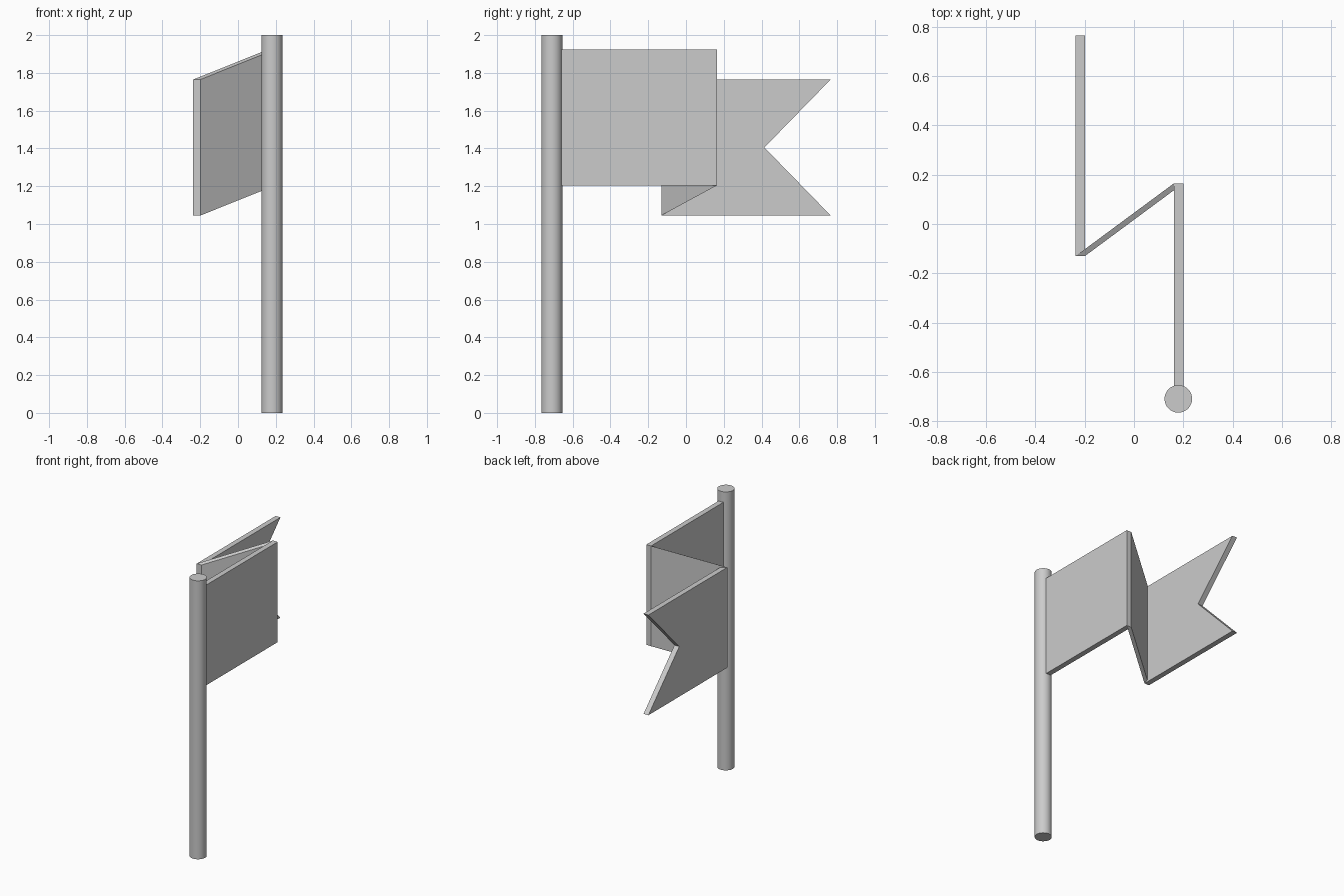
import bpy, bmesh

if "Cube" in bpy.data.objects:
    bpy.data.objects.remove(bpy.data.objects["Cube"])

T = 0.038            # cloth thickness, measured along x
H = 0.72             # cloth height
XR, XL = 0.162, -0.237   # left-hand x of the near and far panels
Z1, Z2 = 1.205, 1.045    # bottom of the near and far panels


def panel(name, outline, open_edges=()):
    """Sheet outline (x, y, z) thickened along +x; open_edges get no rim face."""
    bm = bmesh.new()
    a = [bm.verts.new(p) for p in outline]
    b = [bm.verts.new((x + T, y, z)) for x, y, z in outline]
    bm.faces.new(a[::-1])
    bm.faces.new(b)
    n = len(a)
    for i in range(n):
        if i not in open_edges:
            j = (i + 1) % n
            bm.faces.new((a[i], a[j], b[j], b[i]))
    # outlines run counter-clockwise seen from +x, so normals point outward
    me = bpy.data.meshes.new(name)
    bm.to_mesh(me)
    bm.free()
    ob = bpy.data.objects.new(name, me)
    bpy.context.collection.objects.link(ob)
    return ob


# Pole
bpy.ops.mesh.primitive_cylinder_add(vertices=32, radius=0.056, depth=2,
                                    location=(0.18, -0.71, 1))
bpy.context.object.name = "pole"
bpy.ops.object.shade_smooth_by_angle()

# Flag panel attached to the pole
Y0, YA, YB, YC = -0.70, 0.165, -0.13, 0.766
panel("flag_near_panel", [(XR, Y0, Z1), (XR, YA, Z1),
                          (XR, YA, Z1 + H), (XR, Y0, Z1 + H)])

# Slanted fold, its ends closed by the neighbouring panels
panel("flag_fold", [(XL, YB, Z2), (XR, YA, Z1),
                    (XR, YA, Z1 + H), (XL, YB, Z2 + H)], open_edges=(1, 3))

# Swallow-tailed end panel
panel("flag_tail", [(XL, YB, Z2), (XL, YC, Z2), (XL, 0.415, Z2 + H / 2),
                    (XL, YC, Z2 + H), (XL, YB, Z2 + H)])
